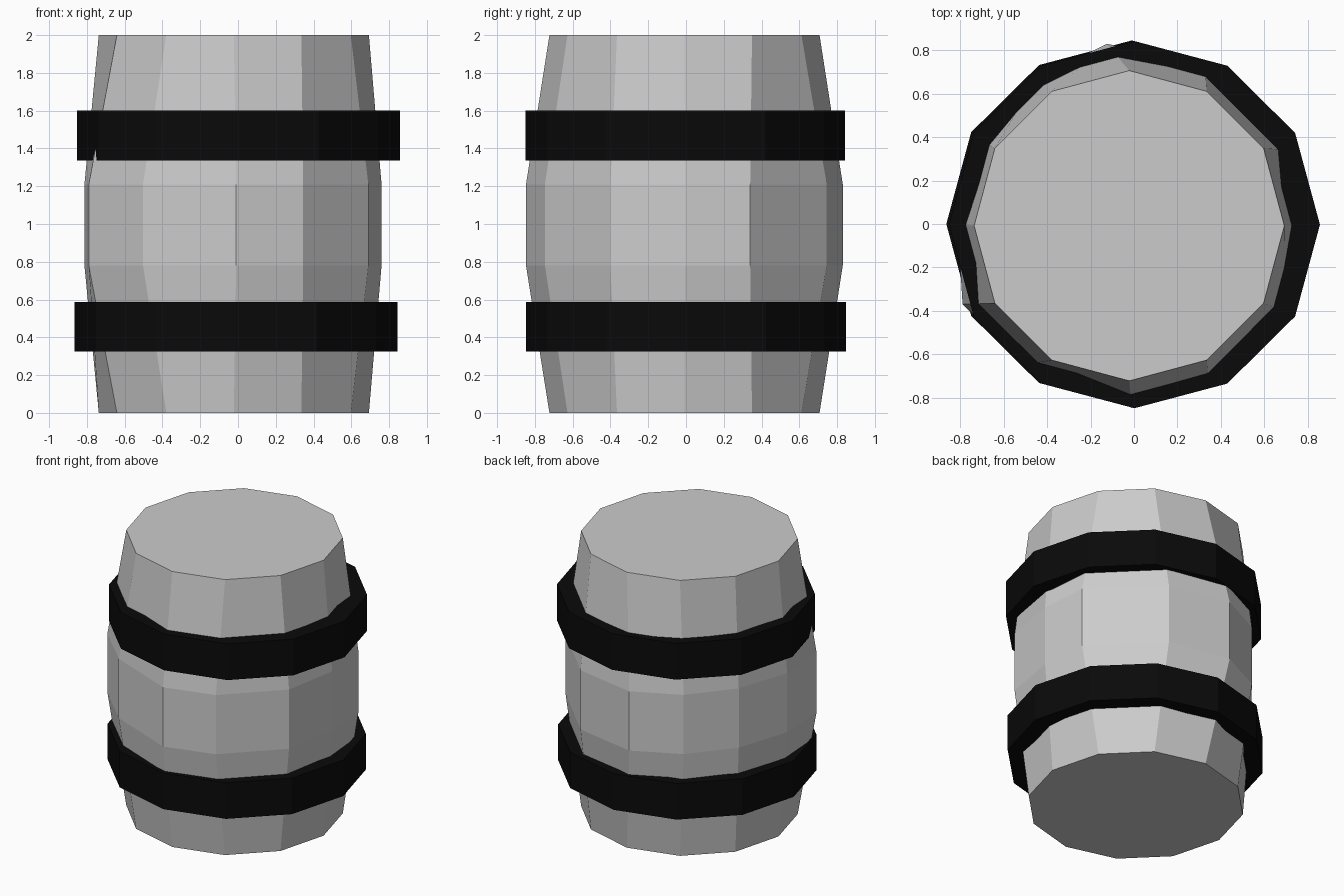
import bpy, bmesh
from math import cos, sin, pi

if "Cube" in bpy.data.objects:
    bpy.data.objects.remove(bpy.data.objects["Cube"])

SIDES = 12
black = bpy.data.materials.new("black_iron")
black.diffuse_color = (0.003, 0.003, 0.003, 1)
black.use_nodes = True
black.node_tree.nodes["Principled BSDF"].inputs["Base Color"].default_value = black.diffuse_color


def ring(rx, ry, cx, cy):
    return [(cx + rx * cos(2 * pi * i / SIDES), cy + ry * sin(2 * pi * i / SIDES))
            for i in range(SIDES)]


def loft(name, levels, mat=None):
    """Closed flat-shaded solid through (z, outline) levels."""
    bm = bmesh.new()
    loops = [[bm.verts.new((x, y, z)) for x, y in pts] for z, pts in levels]
    for a, b in zip(loops, loops[1:]):
        for i in range(SIDES):
            j = (i + 1) % SIDES
            bm.faces.new((a[i], a[j], b[j], b[i]))
    bm.faces.new(loops[0][::-1])
    bm.faces.new(loops[-1])
    bmesh.ops.recalc_face_normals(bm, faces=bm.faces)
    me = bpy.data.meshes.new(name)
    bm.to_mesh(me)
    bm.free()
    if mat:
        me.materials.append(mat)
    ob = bpy.data.objects.new(name, me)
    bpy.context.collection.objects.link(ob)
    return ob


# Barrel body: regular ends, unevenly bulging belly
end = ring(0.715, 0.715, -0.022, -0.008)
belly = [(0.76, -0.005), (0.73, 0.34), (0.325, 0.745), (-0.125, 0.83),
         (-0.45, 0.67), (-0.69, 0.38), (-0.813, 0.0), (-0.79, -0.37),
         (-0.503, -0.65), (-0.01, -0.847), (0.345, -0.747), (0.69, -0.40)]
loft("barrel_body", [(0, end), (0.78, belly), (1.21, belly), (2, end)])

# Iron hoops
for name, z0, z1, cx, cy in (("lower_hoop", 0.325, 0.587, -0.01, 0.0),
                             ("upper_hoop", 1.337, 1.6, 0.002, -0.003)):
    outline = ring(0.855, 0.846, cx, cy)
    loft(name, [(z0, outline), (z1, outline)], black)
